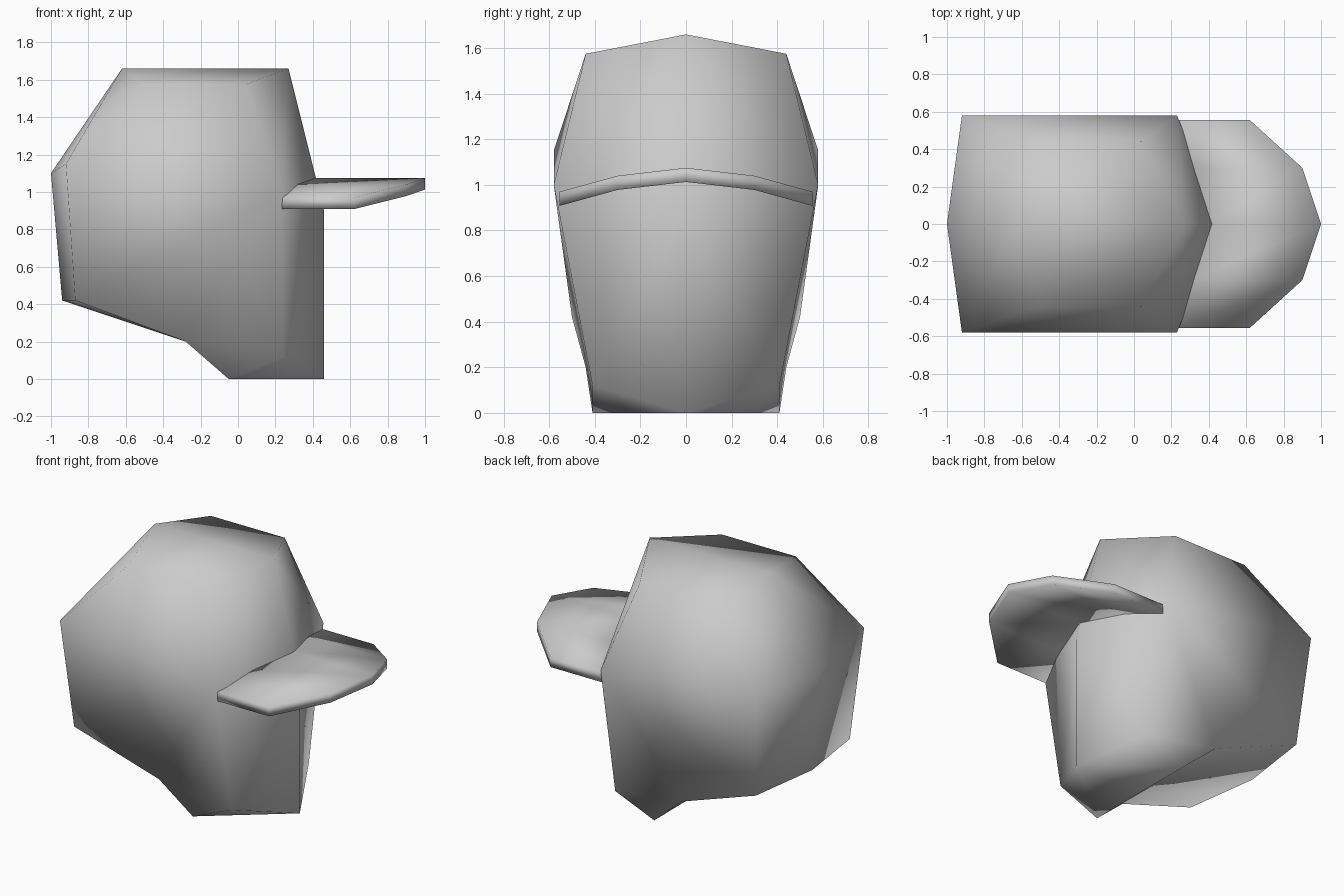
import bpy, bmesh

if "Cube" in bpy.data.objects:
    bpy.data.objects.remove(bpy.data.objects["Cube"])


def make_object(name, verts, faces):
    mesh = bpy.data.meshes.new(name)
    mesh.from_pydata(verts, [], faces)
    bm = bmesh.new()
    bm.from_mesh(mesh)
    bmesh.ops.recalc_face_normals(bm, faces=bm.faces)
    bm.to_mesh(mesh)
    bm.free()
    for p in mesh.polygons:
        p.use_smooth = True
    obj = bpy.data.objects.new(name, mesh)
    bpy.context.collection.objects.link(obj)
    return obj


# Head: a centre profile (x, z) joined to matching side profiles (x, y, z)
centre = [(-1, 1.1), (-.62, 1.66), (.27, 1.66), (.46, .9),
          (.46, 0), (-.05, 0), (-.28, .2), (-.94, .42)]
side = [(-.92, .58, 1.15), (-.51, .44, 1.575), (.04, .44, 1.575), (.23, .58, 1.0),
        (.24, .41, .12), (-.05, .41, 0), (-.28, .44, .2), (-.87, .5, .42)]
n = len(centre)
verts = [(x, 0, z) for x, z in centre]
faces = []
for s in (1, -1):
    o = len(verts)
    verts += [(x, s * y, z) for x, y, z in side]
    for i in range(n):
        j = (i + 1) % n
        if i == 0:      # back of crown splits from the temple to the top centre
            faces += [(0, 1, o), (1, o + 1, o)]
        elif i == 1:    # crown splits along the flat top
            faces += [(1, 2, o + 1), (2, o + 2, o + 1)]
        elif i == 4:    # chin and flat base
            faces += [(4, o + 5, o + 4), (4, 5, o + 5)]
        else:
            faces.append((i, j, o + j, o + i))
    # Cheek panels
    faces += [tuple(o + k for k in q) for q in
              ((0, 1, 2, 3), (0, 3, 7), (3, 6, 7), (3, 4, 6), (4, 5, 6))]
make_object("head", verts, faces)

# Brim: columns across y of (inner x, outer x, y, top z), with thickness
half = [(.22, .62, .555, .97), (.30, .90, .30, 1.04), (.38, 1.0, 0, 1.075)]
cols = [(a, b, -y, z) for a, b, y, z in half] + half[1::-1]
thick = .062
verts, faces = [], []
for a, b, y, z in cols:
    verts += [(a, y, z), (b, y, z), (b, y, z - thick), (a, y, z - thick)]
for c in range(len(cols) - 1):
    for k in range(4):
        m = (k + 1) % 4
        faces.append((c * 4 + k, c * 4 + m, c * 4 + 4 + m, c * 4 + 4 + k))
e = 4 * (len(cols) - 1)
faces += [(0, 1, 2, 3), (e + 3, e + 2, e + 1, e)]
make_object("cap_brim", verts, faces)
